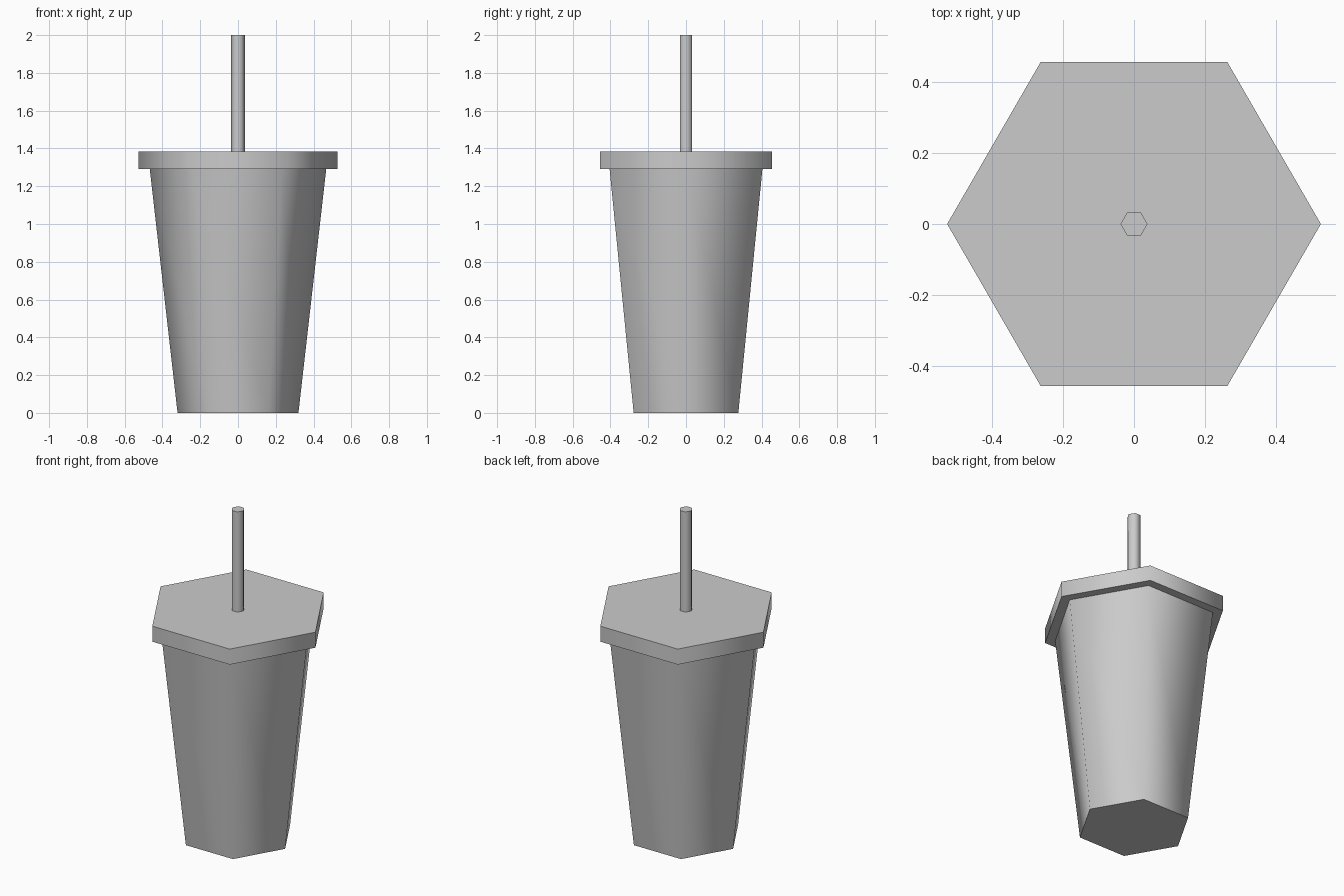
import bpy
import math

if "Cube" in bpy.data.objects:
    bpy.data.objects.remove(bpy.data.objects["Cube"])


def hex_part(name, z0, z1, r0, r1):
    """Capped six-sided prism or taper with corners on the x axis."""
    bpy.ops.mesh.primitive_cone_add(
        vertices=6, radius1=r0, radius2=r1, depth=z1 - z0,
        location=(0, 0, (z0 + z1) / 2), rotation=(0, 0, math.radians(30)))
    obj = bpy.context.object
    obj.name = name
    bpy.ops.object.transform_apply(location=True, rotation=True, scale=True)
    # Sides blend smoothly, cap edges stay sharp
    bpy.ops.object.shade_smooth_by_angle(angle=math.radians(70))
    return obj


# Tapered cup body
hex_part("cup_body", 0.0, 1.29, 0.32, 0.467)

# Overhanging flat lid
hex_part("lid", 1.29, 1.385, 0.526, 0.526)

# Straight straw standing on the lid
hex_part("straw", 1.38, 2.0, 0.038, 0.038)
